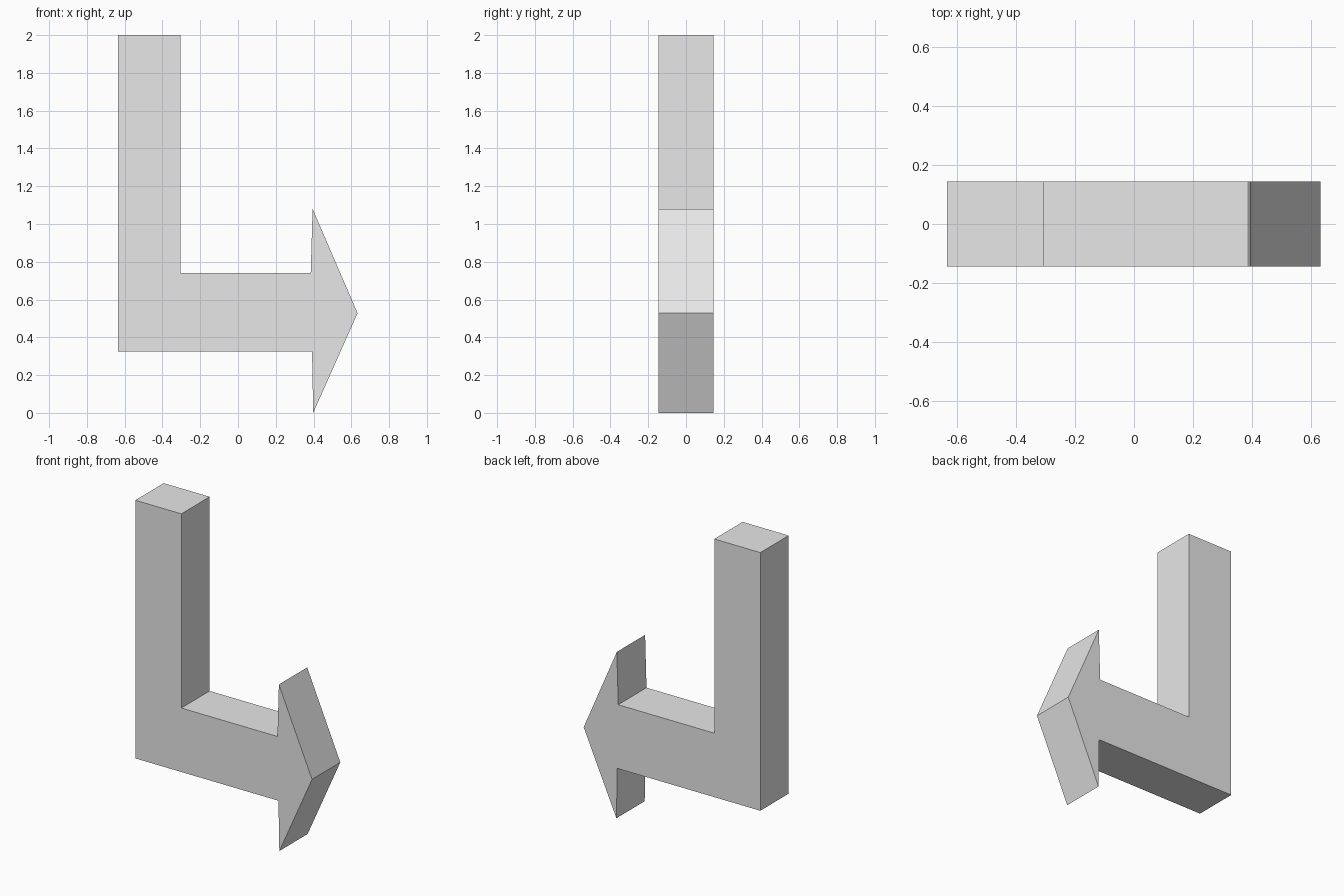
import bpy
import bmesh

if "Cube" in bpy.data.objects:
    bpy.data.objects.remove(bpy.data.objects["Cube"])

HALF_DEPTH = 0.145

# Side outline of the bent arrow (x, z), counter-clockwise seen from the front
outline = [
    (-0.635, 0.325), (0.392, 0.325),               # underside of the shaft
    (0.398, 0.0), (0.633, 0.528), (0.395, 1.08),   # arrow head
    (0.385, 0.74), (-0.305, 0.74),                 # top of the shaft
    (-0.305, 2.0), (-0.635, 2.0),                  # upright
]

# Extrude the outline from front to back
bm = bmesh.new()
front = bm.faces.new([bm.verts.new((x, -HALF_DEPTH, z)) for x, z in outline])
result = bmesh.ops.extrude_face_region(bm, geom=[front], use_keep_orig=True)
back = [v for v in result["geom"] if isinstance(v, bmesh.types.BMVert)]
bmesh.ops.translate(bm, verts=back, vec=(0, 2 * HALF_DEPTH, 0))
bmesh.ops.recalc_face_normals(bm, faces=bm.faces)

mesh = bpy.data.meshes.new("bent_arrow")
bm.to_mesh(mesh)
bm.free()

# Single plain colour
grey = bpy.data.materials.new("light grey")
grey.diffuse_color = (0.8, 0.8, 0.8, 1.0)
grey.use_nodes = True
grey.node_tree.nodes["Principled BSDF"].inputs["Base Color"].default_value = grey.diffuse_color
mesh.materials.append(grey)

arrow = bpy.data.objects.new("bent_arrow", mesh)
bpy.context.collection.objects.link(arrow)
